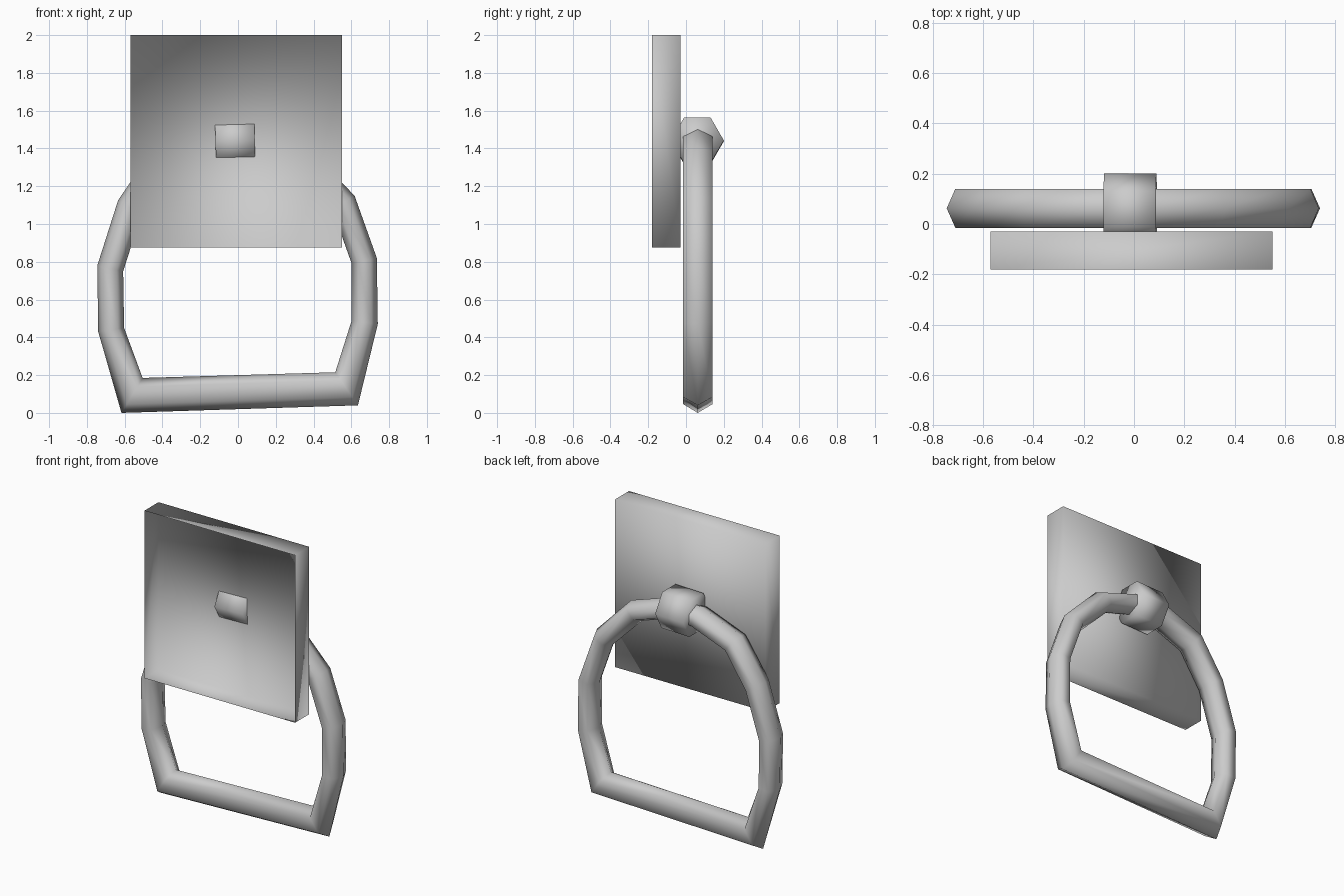
import bpy, bmesh, math
from mathutils import Matrix

if "Cube" in bpy.data.objects:
    bpy.data.objects.remove(bpy.data.objects["Cube"])


def make_object(name, bm):
    bmesh.ops.recalc_face_normals(bm, faces=bm.faces)
    mesh = bpy.data.meshes.new(name)
    bm.to_mesh(mesh)
    bm.free()
    for p in mesh.polygons:
        p.use_smooth = True
    obj = bpy.data.objects.new(name, mesh)
    bpy.context.collection.objects.link(obj)
    return obj


# Back plate: shallow square box, open at the front
bm = bmesh.new()
bmesh.ops.create_cube(bm, size=1, matrix=Matrix.Translation((-0.01, -0.105, 1.4375))
                      @ Matrix.Diagonal((1.12, 0.15, 1.125, 1)))
front = [f for f in bm.faces if f.calc_center_median().y < -0.17]
bmesh.ops.delete(bm, geom=front, context='FACES_ONLY')
make_object("back_plate", bm)

# Hinge knob: short hexagonal barrel along x, poking through the plate's back wall
bm = bmesh.new()
bmesh.ops.create_cone(bm, cap_ends=True, segments=6, radius1=0.14, radius2=0.14, depth=0.208,
                      matrix=Matrix.Translation((-0.015, 0.06, 1.44))
                      @ Matrix.Rotation(math.radians(-1.5), 4, 'Y')
                      @ Matrix.Rotation(math.radians(90), 4, 'Y'))
make_object("hinge_knob", bm)

# Pull ring: six-sided tube swept round a D shape, (outer x, z, inner x, z) per corner
corners = [
    (-0.617, 0.00, -0.505, 0.185), (-0.74, 0.43, -0.603, 0.45),
    (-0.745, 0.78, -0.608, 0.75), (-0.635, 1.125, -0.51, 1.055),
    (-0.455, 1.39, -0.365, 1.275), (-0.155, 1.505, -0.125, 1.365),
    (0.06, 1.51, 0.03, 1.37), (0.363, 1.41, 0.28, 1.295),
    (0.617, 1.15, 0.50, 1.075), (0.735, 0.82, 0.602, 0.79),
    (0.74, 0.47, 0.602, 0.49), (0.635, 0.04, 0.515, 0.215),
]
section = [(0, 0), (0.25, 1), (0.75, 1), (1, 0), (0.75, -1), (0.25, -1)]
bm = bmesh.new()
rings = [[bm.verts.new((ox + (ix - ox) * t, 0.0625 + 0.0775 * s, oz + (iz - oz) * t))
          for t, s in section] for ox, oz, ix, iz in corners]
for a, b in zip(rings, rings[1:] + rings[:1]):
    for k in range(6):
        j = (k + 1) % 6
        bm.faces.new((a[k], a[j], b[j], b[k]))
make_object("pull_ring", bm)
